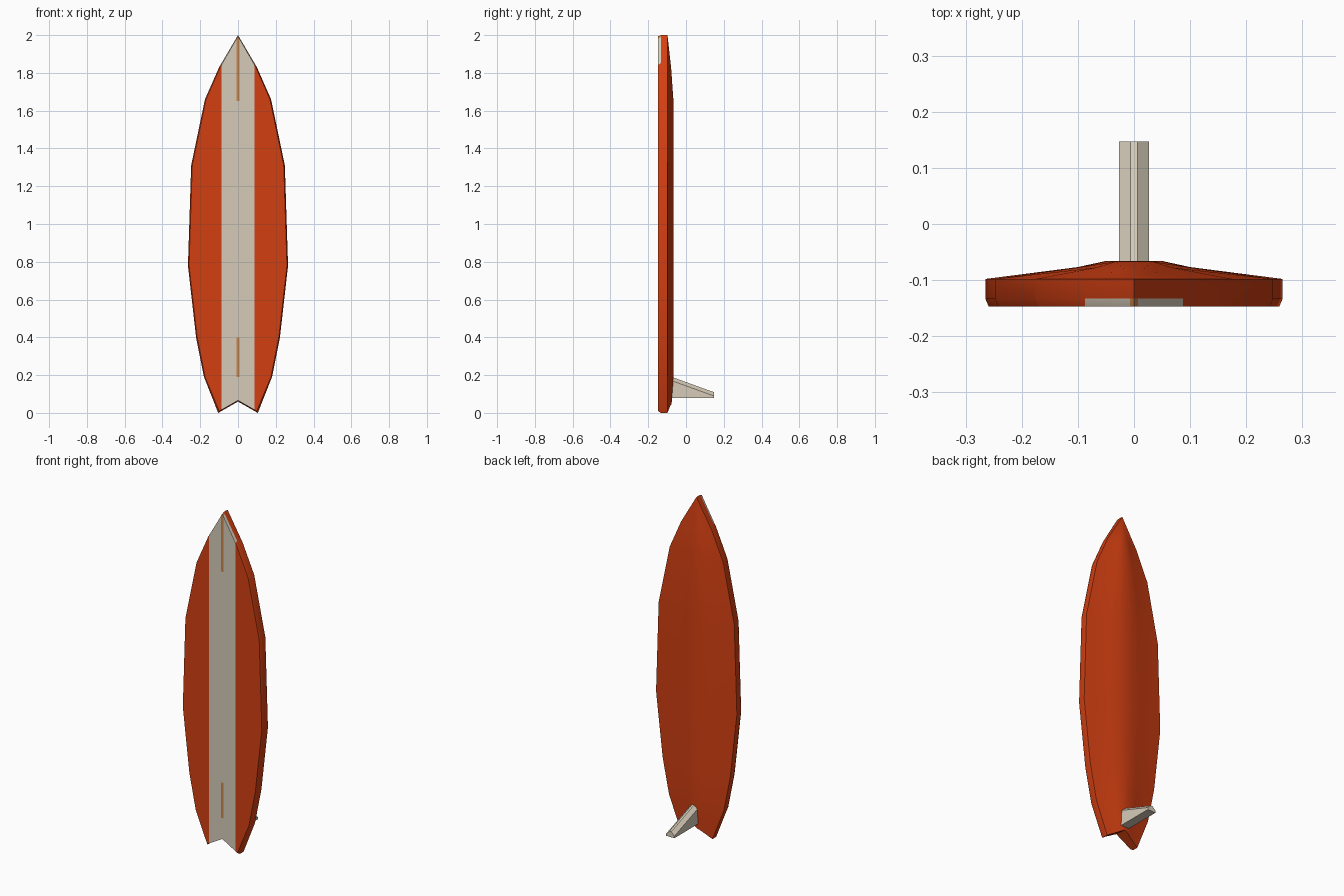
import bpy, bmesh, math
from mathutils import Vector

if "Cube" in bpy.data.objects:
    bpy.data.objects.remove(bpy.data.objects["Cube"])


def material(name, rgb):
    m = bpy.data.materials.new(name)
    m.diffuse_color = (*rgb, 1)
    m.use_nodes = True
    m.node_tree.nodes["Principled BSDF"].inputs["Base Color"].default_value = m.diffuse_color
    return m


red = material("orange red", (0.65, 0.05, 0.006))
cream = material("cream", (0.67, 0.60, 0.48))
tan = material("wood tan", (0.60, 0.24, 0.07))


def add_object(name, bm, mats):
    bmesh.ops.recalc_face_normals(bm, faces=bm.faces)
    me = bpy.data.meshes.new(name)
    bm.to_mesh(me)
    bm.free()
    for m in mats:
        me.materials.append(m)
    ob = bpy.data.objects.new(name, me)
    bpy.context.collection.objects.link(ob)
    return ob


# Board stations: half width, edge height, centre height, back ridge depth
STATIONS = [
    (0.105, 0.0, 0.06, -0.076),
    (0.18, 0.19, 0.19, -0.067),
    (0.222, 0.40, 0.40, -0.066),
    (0.265, 0.78, 0.78, -0.066),
    (0.248, 1.31, 1.31, -0.066),
    (0.175, 1.66, 1.66, -0.067),
    (0.10, 1.83, 1.83, -0.079),
    (0.0, 2.0, 2.0, -0.098),
]
FRONT, RAIL_F, RAIL_B = -0.147, -0.133, -0.098


def half_ring(i, side):
    w, ze, zc, yb = STATIONS[i]
    inset = 0.006 if i == 0 else (-0.006 if i == len(STATIONS) - 1 else 0)
    pts = [(0, FRONT, inset), (max(w - 0.006, 0) / w if w else 0, FRONT, inset),
           (1, RAIL_F, 0), (1, RAIL_B, 0),
           (0.38, yb + (RAIL_B - yb) * 0.34, 0), (0.19, yb, 0), (0, yb, 0)]
    return [Vector((side * w * t, y, zc + (ze - zc) * t + dz)) for t, y, dz in pts]


# Board: loft each half from tail to nose
bm = bmesh.new()
for side in (-1, 1):
    rings = [[bm.verts.new(p) for p in half_ring(i, side)] for i in range(len(STATIONS))]
    for a, b in zip(rings, rings[1:]):
        for j in range(len(a) - 1):
            bm.faces.new((a[j], a[j + 1], b[j + 1], b[j]))
    bm.faces.new(rings[0])  # swallow tail wall
bmesh.ops.remove_doubles(bm, verts=bm.verts, dist=0.0005)


def deck_faces():
    return [f for f in bm.faces if f.calc_center_median().y < -0.1365]


# Cut the stripe and stringer borders into the deck
STRIPE, LINE = 0.087, 0.007
cuts = [((x, 0, 0), (1, 0, 0)) for x in (-STRIPE, -LINE, LINE, STRIPE)]
cuts += [((0, 0, z), (0, 0, 1)) for z in (0.19, 0.40, 1.65)]
for co, no in cuts:
    faces = deck_faces()
    geom = list({v for f in faces for v in f.verts}) + list({e for f in faces for e in f.edges}) + faces
    bmesh.ops.bisect_plane(bm, geom=geom, dist=0.0001, plane_co=co, plane_no=no)
for f in deck_faces():
    c = f.calc_center_median()
    if abs(c.x) < LINE and (c.z > 1.65 or 0.19 < c.z < 0.40):
        f.material_index = 2
    elif abs(c.x) < STRIPE:
        f.material_index = 1
board = add_object("board", bm, (red, cream, tan))
bpy.context.view_layer.objects.active = board
board.select_set(True)
bpy.ops.object.shade_smooth_by_angle(angle=math.radians(30))
board.select_set(False)

# Fin: chamfered section tapering in height toward the tip
bm = bmesh.new()


def fin_ring(y, top):
    half = [(0.006, top), (0.027, top - 0.02), (0.027, 0.078)]
    pts = half + [(-x, z) for x, z in reversed(half)]
    return [bm.verts.new((x, y, z)) for x, z in pts]


root, tip = fin_ring(-0.08, 0.192), fin_ring(0.147, 0.11)
for j in range(6):
    k = (j + 1) % 6
    bm.faces.new((root[j], root[k], tip[k], tip[j]))
bm.faces.new(root)
bm.faces.new(tip)
add_object("fin", bm, (cream,))
